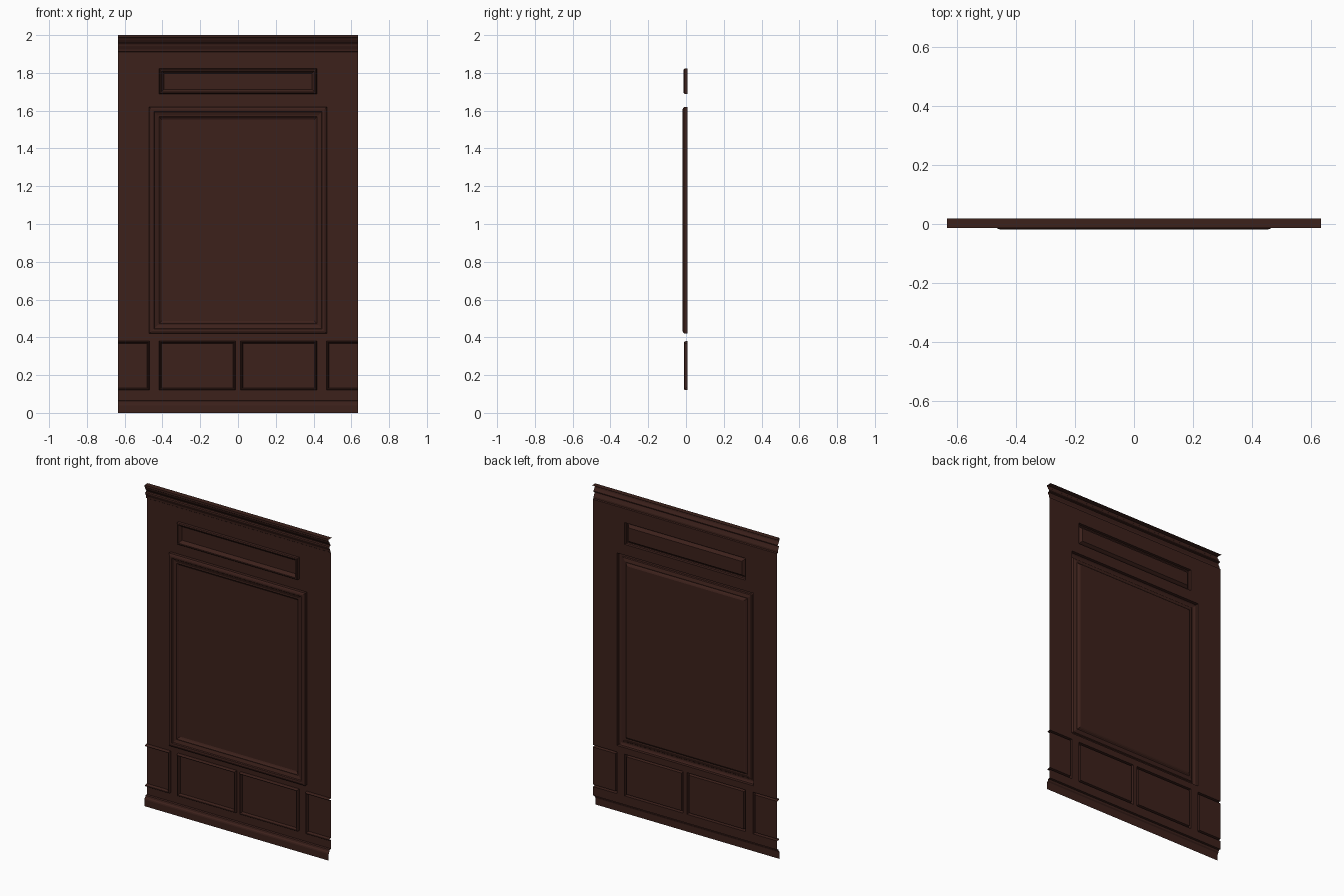
import bpy

if "Cube" in bpy.data.objects:
    bpy.data.objects.remove(bpy.data.objects["Cube"])

W = 0.635      # half width
WALL = 0.009   # y of the wall surface
wood = bpy.data.materials.new("dark_wood")
wood.diffuse_color = (0.045, 0.015, 0.011, 1)
wood.use_nodes = True
wood.node_tree.nodes["Principled BSDF"].inputs["Base Color"].default_value = wood.diffuse_color


def make(name, verts, faces, mirror=False):
    me = bpy.data.meshes.new(name)
    me.from_pydata(verts, [], faces)
    me.materials.append(wood)
    ob = bpy.data.objects.new(name, me)
    bpy.context.collection.objects.link(ob)
    if mirror:
        ob.modifiers.new("mirror", 'MIRROR')
    return ob


def strip(name, profile):
    """Sweep a (y, z) profile, listed top to bottom, across the full width."""
    verts = [(x, y, z) for y, z in profile for x in (-W, W)]
    faces = [(2*i + 2, 2*i + 3, 2*i + 1, 2*i) for i in range(len(profile) - 1)]
    make(name, verts, faces)


def frame(name, rect, profile, mirror=False, open_right=False):
    """Mitred moulding from (inset, y) steps, closed by a flat field."""
    x0, x1, z0, z1 = rect
    verts, faces = [], []
    for d, y in profile:
        r = x1 if open_right else x1 - d
        verts += [(x0 + d, y, z0 + d), (r, y, z0 + d), (r, y, z1 - d), (x0 + d, y, z1 - d)]
    for k in range(len(profile) - 1):
        for i in range(4):
            if open_right and i == 1:
                continue
            j = (i + 1) % 4
            faces.append((4*k + i, 4*k + j, 4*k + 4 + j, 4*k + 4 + i))
    n = 4 * (len(profile) - 1)
    faces.append((n, n + 1, n + 2, n + 3))
    make(name, verts, faces, mirror)


# Openings in the wall, filled by the framed panels
main = (-0.47, 0.47, 0.42, 1.62)
upper = (-0.417, 0.417, 1.687, 1.823)
lower = (0.013, 0.417, 0.12, 0.38)
side = (0.468, W, 0.12, 0.38)
lower_l = (-0.417, -0.013, 0.12, 0.38)
side_l = (-W, -0.468, 0.12, 0.38)
holes = [main, upper, lower, side, lower_l, side_l]

# Wall sheet: grid cells outside the openings
z_low, z_high = 0.065, 1.91
xs = sorted({-W, W} | {v for h in holes for v in h[:2]})
zs = sorted({z_low, z_high} | {v for h in holes for v in h[2:]})
verts = [(x, WALL, z) for z in zs for x in xs]
nx = len(xs)
faces = []
for j in range(len(zs) - 1):
    for i in range(nx - 1):
        cx, cz = (xs[i] + xs[i + 1]) / 2, (zs[j] + zs[j + 1]) / 2
        if not any(a < cx < b and c < cz < d for a, b, c, d in holes):
            a = j * nx + i
            faces.append((a, a + 1, a + nx + 1, a + nx))
make("wall_sheet", verts, faces)

# Framed panels
frame("main_panel", main, [(0, WALL), (0, -0.010), (0.006, -0.015), (0.014, -0.018),
                           (0.024, -0.017), (0.028, -0.011), (0.046, -0.005), (0.052, -0.006),
                           (0.056, -0.003), (0.060, 0.002), (0.067, 0.006)])
frame("upper_panel", upper, [(0, WALL), (0.001, -0.007), (0.006, -0.012), (0.012, -0.011),
                             (0.018, -0.002), (0.026, WALL)])
bead = [(0, WALL), (0.001, -0.006), (0.005, -0.011), (0.008, -0.009), (0.013, WALL)]
frame("lower_panel", lower, bead, mirror=True)
frame("side_panel", side, bead, mirror=True, open_right=True)

# Crown and base mouldings
strip("crown_moulding", [(0.018, 2.0), (-0.014, 2.0), (-0.014, 1.988), (-0.009, 1.984),
                         (-0.007, 1.976), (-0.001, 1.967), (0.004, 1.96), (0.004, 1.955),
                         (-0.006, 1.952), (-0.007, 1.945), (-0.004, 1.938), (0.002, 1.925),
                         (0.003, 1.914), (WALL, z_high)])
strip("base_moulding", [(WALL, z_low), (-0.003, 0.063), (-0.005, 0.058), (-0.006, 0.053),
                        (-0.012, 0.047), (-0.014, 0.04), (-0.014, 0.0)])
